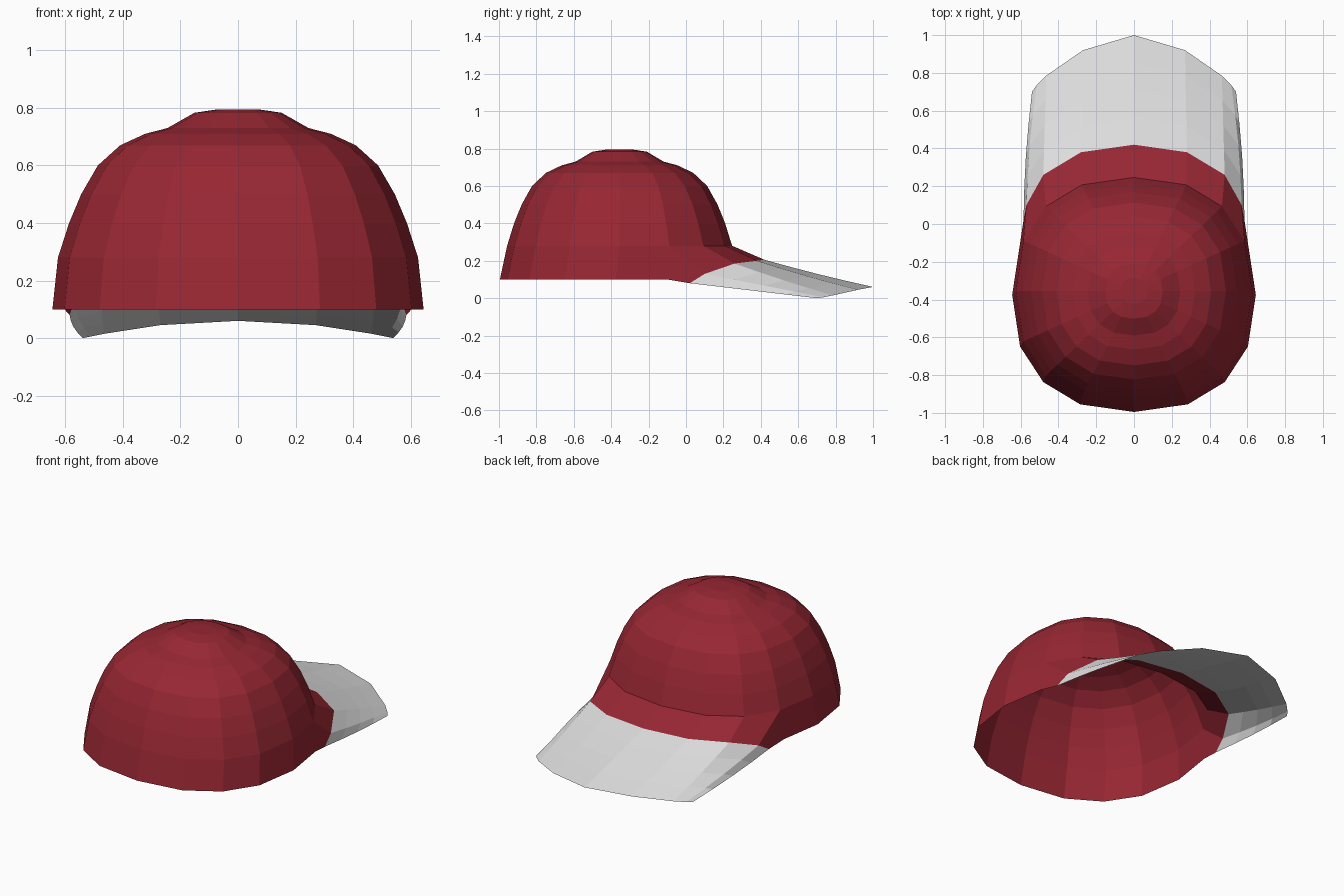
import bpy, math

cube = bpy.data.objects.get("Cube")
if cube:
    bpy.data.objects.remove(cube, do_unlink=True)


def material(name, rgb):
    m = bpy.data.materials.new(name)
    m.use_nodes = True
    m.diffuse_color = (*rgb, 1)
    bsdf = m.node_tree.nodes["Principled BSDF"]
    bsdf.inputs["Base Color"].default_value = (*rgb, 1)
    bsdf.inputs["Roughness"].default_value = 0.8
    return m


red = material("deep red", (0.31, 0.02, 0.033))
white = material("off white", (0.74, 0.74, 0.74))


def build(name, verts, faces, mat):
    mesh = bpy.data.meshes.new(name)
    mesh.from_pydata(verts, [], faces)
    mesh.materials.append(mat)
    mesh.validate()
    obj = bpy.data.objects.new(name, mesh)
    bpy.context.collection.objects.link(obj)
    return obj


def loft(name, rows, mat):
    """Skin a list of equally long point rows."""
    n = len(rows[0])
    verts = [p for row in rows for p in row]
    faces = [(r * n + i, r * n + i + 1, (r + 1) * n + i + 1, (r + 1) * n + i)
             for r in range(len(rows) - 1) for i in range(n - 1)]
    return build(name, verts, faces, mat)


def mirrored(half):
    """Complete a right-to-centre row with its mirror image."""
    return half + [(-x, y, z) for x, y, z in reversed(half[:-1])]


# Crown: squarish rings stacked into a dome with a raised top button
SIDES = 16
PROFILE = [(0.1, 1), (0.28, 0.97), (0.4, 0.91), (0.5, 0.845), (0.6, 0.755), (0.67, 0.635),
           (0.71, 0.5), (0.73, 0.38), (0.783, 0.235), (0.795, 0.11)]


def rounded(v):
    return math.copysign(abs(v) ** 0.85, v)


def crown_point(ring, k):
    z, f = PROFILE[ring]
    a = math.tau * k / SIDES
    y_mid = -0.355 if ring else -0.375
    return (0.645 * f * rounded(math.cos(a)), y_mid + 0.62 * f * rounded(math.sin(a)), z)


verts = [crown_point(r, k) for r in range(len(PROFILE)) for k in range(SIDES)]
faces = []
for r in range(len(PROFILE) - 1):
    for k in range(SIDES):
        if r == 0 and 1 <= k <= 6:      # opening behind the peak
            continue
        j = (k + 1) % SIDES
        faces.append((r * SIDES + k, r * SIDES + j, (r + 1) * SIDES + j, (r + 1) * SIDES + k))
faces.append(tuple(range((len(PROFILE) - 1) * SIDES, len(PROFILE) * SIDES)))
build("crown", verts, faces, red)

# Peak base: red band flaring from the crown opening
seam = [crown_point(0, 1)] + [crown_point(1, k) for k in range(1, 5)]
seam[-1] = (0, seam[-1][1], seam[-1][2])
edge = [(0.585, 0.02, 0.08), (0.57, 0.1, 0.13), (0.48, 0.26, 0.185),
        (0.28, 0.38, 0.2), (0, 0.42, 0.205)]
loft("peak_base", [mirrored(edge), mirrored(seam)], red)

# Peak: pale curved sheet with turned-down sides
rim = [(0.54, 0.7, 0), (0.515, 0.735, 0.005), (0.465, 0.785, 0.015),
       (0.27, 0.92, 0.045), (0, 1, 0.06)]
rows = []
STEPS = 4
for s in range(STEPS + 1):
    t = s / STEPS
    row = []
    for i, (p, q) in enumerate(zip(edge, rim)):
        x, y, z = (a + (b - a) * t for a, b in zip(p, q))
        bow = math.sin(math.pi * t) * 0.01
        row.append((x + (bow if i < 2 else 0), y, z - (0 if i < 2 else bow * 0.5)))
    rows.append(mirrored(row))
loft("peak", rows[::-1], white)
